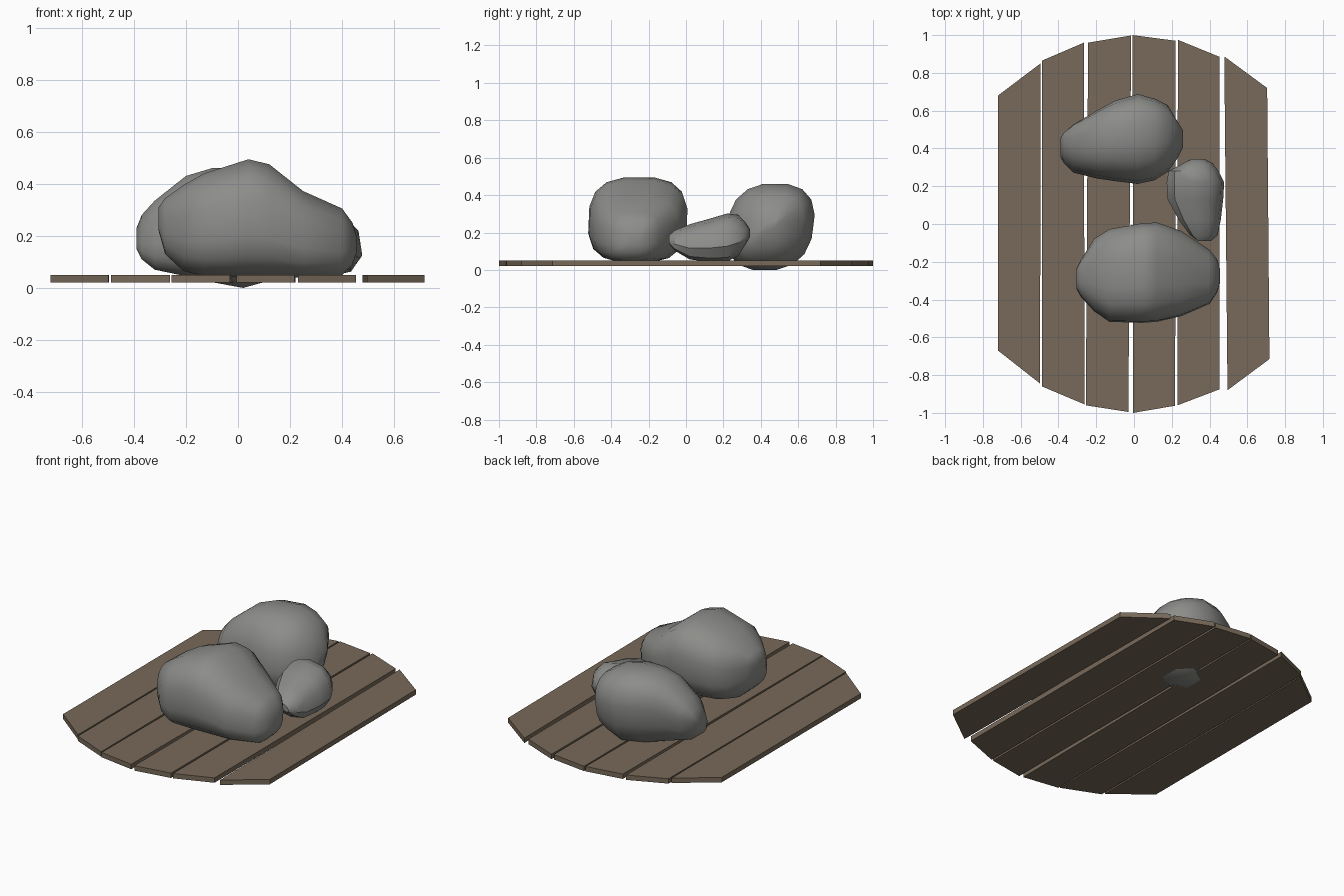
import bpy, bmesh, math


def material(name, rgb):
    m = bpy.data.materials.new(name)
    m.diffuse_color = (*rgb, 1)
    return m


WOOD = material("weathered wood", (0.185, 0.142, 0.100))
STONE = material("grey stone", (0.265, 0.268, 0.255))


def finish(bm, name, mat, smooth_angle=None):
    bmesh.ops.recalc_face_normals(bm, faces=bm.faces)
    me = bpy.data.meshes.new(name)
    bm.to_mesh(me)
    bm.free()
    me.materials.append(mat)
    if smooth_angle:
        me.shade_smooth()
        me.set_sharp_from_angle(angle=math.radians(smooth_angle))
    ob = bpy.data.objects.new(name, me)
    bpy.context.collection.objects.link(ob)
    return ob


def plank(name, corners, z0=0.02, z1=0.05):
    """Four-cornered outline raised to plank thickness."""
    bm = bmesh.new()
    face = bm.faces.new([bm.verts.new((x, y, z0)) for x, y in corners])
    top = bmesh.ops.extrude_face_region(bm, geom=[face])["geom"]
    for v in top:
        if isinstance(v, bmesh.types.BMVert):
            v.co.z = z1
    finish(bm, name, WOOD)


def se(t, p):
    """Superellipse coordinate of a cosine or sine value."""
    return math.copysign(abs(t) ** (2 / p), t)


def rock(name, stations, axis="x", lean=0.0, power=2.6, sides=16, angle=50):
    """Loft rounded sections; station = (position, side min, side max, z min, z max)."""
    bm = bmesh.new()
    rings = []
    for pos, a0, a1, z0, z1 in stations:
        ring = []
        for i in range(sides):
            t = 2 * math.pi * (i + 0.5) / sides
            c, s = se(math.cos(t), power), se(math.sin(t), power)
            k = 1 / se(math.cos(math.pi / sides), power)   # reach the full extents
            a = (a0 + a1) / 2 + c * k * (a1 - a0) / 2 + lean * s
            z = (z0 + z1) / 2 + s * k * (z1 - z0) / 2
            ring.append(bm.verts.new((pos, a, z) if axis == "x" else (a, pos, z)))
        rings.append(ring)
    for r, q in zip(rings, rings[1:]):
        for i in range(sides):
            j = (i + 1) % sides
            bm.faces.new((r[i], r[j], q[j], q[i]))
    bm.faces.new(rings[0])
    bm.faces.new(rings[-1])
    finish(bm, name, STONE, angle)


# Six planks: left bottom, right bottom, right top, left top
planks = [
    [(-0.72, -0.67), (-0.497, -0.845), (-0.495, 0.85), (-0.72, 0.68)],
    [(-0.487, -0.86), (-0.262, -0.955), (-0.265, 0.96), (-0.487, 0.865)],
    [(-0.255, -0.96), (-0.03, -0.995), (-0.015, 0.998), (-0.243, 0.96)],
    [(-0.005, -1.0), (0.218, -0.962), (0.22, 0.97), (-0.007, 1.0)],
    [(0.23, -0.96), (0.453, -0.875), (0.453, 0.885), (0.232, 0.975)],
    [(0.495, -0.88), (0.717, -0.715), (0.705, 0.72), (0.478, 0.887)],
]
for n, corners in enumerate(planks):
    plank(f"plank_{n + 1}", corners)

# Large front boulder
rock("front_boulder", [
    (-0.305, -0.34, -0.24, 0.22, 0.31),
    (-0.28, -0.385, -0.19, 0.13, 0.345),
    (-0.21, -0.46, -0.08, 0.065, 0.395),
    (-0.13, -0.515, -0.03, 0.045, 0.44),
    (0.04, -0.52, 0.0, 0.04, 0.494),
    (0.12, -0.515, 0.005, 0.04, 0.475),
    (0.25, -0.485, -0.04, 0.04, 0.372),
    (0.40, -0.42, -0.14, 0.05, 0.305),
    (0.44, -0.36, -0.19, 0.09, 0.25),
    (0.455, -0.31, -0.24, 0.13, 0.20),
], lean=0.01, power=2.8)

# Back boulder, its belly poking through the planks
rock("back_boulder", [
    (-0.39, 0.37, 0.44, 0.15, 0.23),
    (-0.37, 0.33, 0.475, 0.11, 0.28),
    (-0.32, 0.28, 0.52, 0.07, 0.335),
    (-0.20, 0.25, 0.59, 0.045, 0.43),
    (-0.10, 0.235, 0.645, 0.022, 0.46),
    (0.02, 0.22, 0.68, 0.0, 0.46),
    (0.11, 0.24, 0.655, 0.025, 0.44),
    (0.18, 0.285, 0.62, 0.055, 0.40),
    (0.23, 0.355, 0.535, 0.12, 0.33),
    (0.26, 0.42, 0.48, 0.20, 0.27),
], lean=0.03, power=2.5)

# Small angular side stone, lofted front to back
rock("small_stone", [
    (-0.09, 0.345, 0.40, 0.14, 0.185),
    (-0.06, 0.305, 0.435, 0.105, 0.21),
    (0.02, 0.245, 0.452, 0.06, 0.24),
    (0.13, 0.185, 0.465, 0.048, 0.27),
    (0.22, 0.18, 0.47, 0.05, 0.296),
    (0.28, 0.19, 0.44, 0.08, 0.29),
    (0.32, 0.265, 0.41, 0.14, 0.25),
    (0.343, 0.31, 0.37, 0.18, 0.215),
], axis="y", lean=-0.02, power=2.3, sides=10, angle=35)
